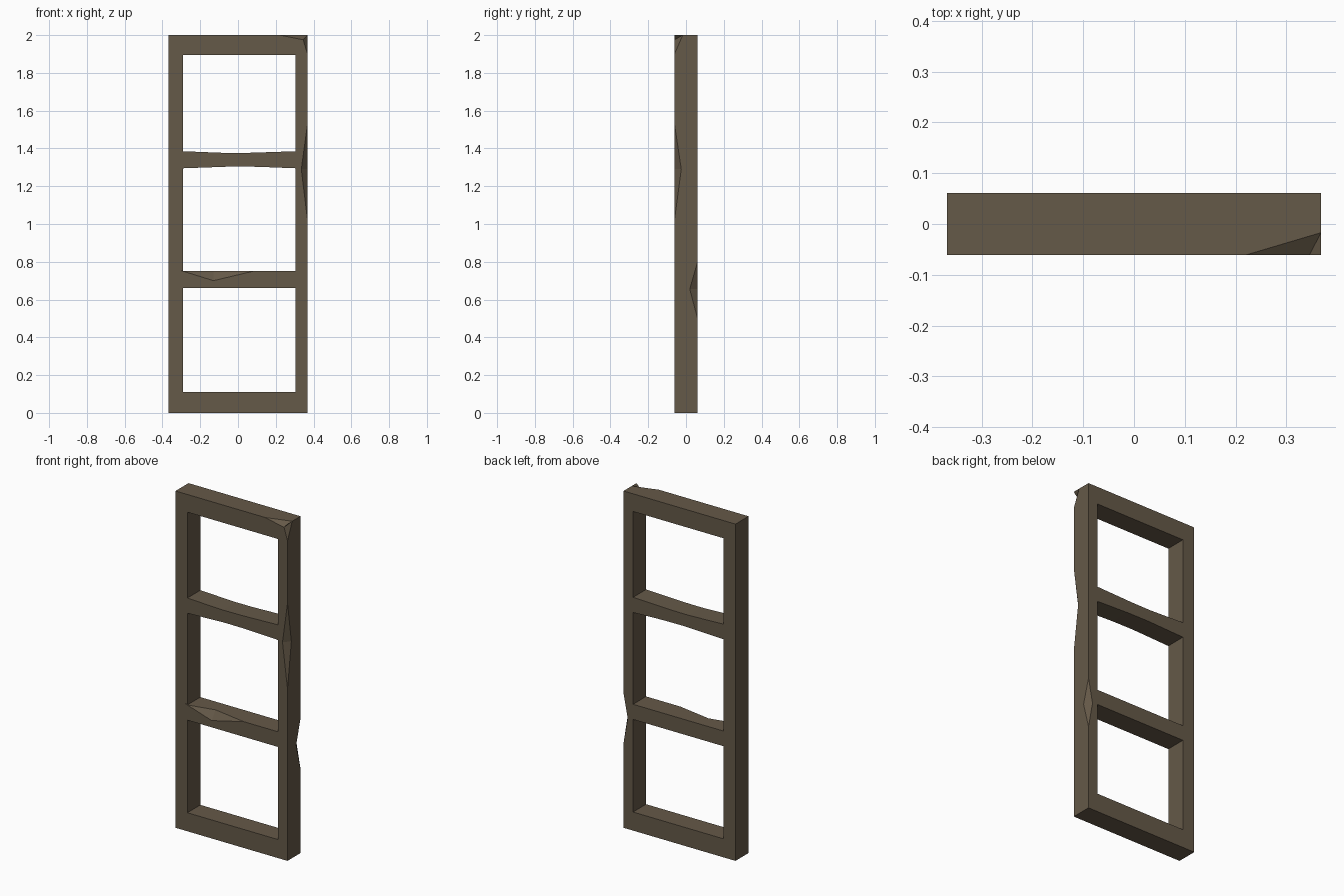
import bpy, bmesh
from mathutils import Vector

if "Cube" in bpy.data.objects:
    bpy.data.objects.remove(bpy.data.objects["Cube"])

X, Y, H = 0.368, 0.061, 2.0

mat = bpy.data.materials.new("weathered brown wood")
mat.diffuse_color = (0.13, 0.10, 0.065, 1)
mat.use_nodes = True
mat.node_tree.nodes["Principled BSDF"].inputs["Base Color"].default_value = mat.diffuse_color


def make(name, bm):
    bmesh.ops.recalc_face_normals(bm, faces=bm.faces)
    me = bpy.data.meshes.new(name)
    bm.to_mesh(me)
    bm.free()
    me.materials.append(mat)
    ob = bpy.data.objects.new(name, me)
    bpy.context.collection.objects.link(ob)
    return ob


def prism(name, profile, depth):
    """Extrude an (x, z) outline through y."""
    bm = bmesh.new()
    f = bm.faces.new([bm.verts.new((x, -depth, z)) for x, z in profile])
    r = bmesh.ops.extrude_face_region(bm, geom=[f])
    vs = [v for v in r["geom"] if isinstance(v, bmesh.types.BMVert)]
    bmesh.ops.translate(bm, verts=vs, vec=(0, 2 * depth, 0))
    return make(name, bm)


def chip(a, b, c, d):
    """Wedge cutter with its groove along b-c, enlarged past the surface."""
    pts = [Vector(p) for p in (a, b, c, d)]
    mid = (pts[1] + pts[2]) / 2
    bm = bmesh.new()
    for p in pts:
        bm.verts.new(mid + (p - mid) * 1.2)
    bmesh.ops.convex_hull(bm, input=bm.verts)
    return make("chip_cutter", bm)


def cut(target, cutter):
    m = target.modifiers.new("cut", 'BOOLEAN')
    m.operation, m.solver, m.object = 'DIFFERENCE', 'EXACT', cutter
    bpy.context.view_layer.objects.active = target
    bpy.ops.object.modifier_apply(modifier=m.name)
    bpy.data.objects.remove(cutter)


# Upright frame slab
frame = prism("ladder_frame", [(-X, 0), (X, 0), (X, H), (-X, H)], Y)

# Three openings; the upper rung is worn thin in the middle
L, R = -0.29, 0.305
openings = [
    [(L, 0.11), (R, 0.11), (R, 0.66), (L, 0.66)],
    [(L, 0.75), (R, 0.75), (R, 1.295), (0.1, 1.303), (-0.04, 1.304), (L, 1.295)],
    [(L, 1.385), (-0.06, 1.376), (0.06, 1.377), (R, 1.385), (R, 1.895), (L, 1.895)],
]
for o in openings:
    cut(frame, prism("opening_cutter", o, Y + 0.1))

# Chip on the front right edge
cut(frame, chip((X, -Y, 1.53), (0.335, -Y, 1.29), (X, -0.025, 1.29), (X, -Y, 1.02)))
# Chip on the back right edge
cut(frame, chip((X, Y, 0.80), (0.34, Y, 0.655), (X, 0.02, 0.655), (X, Y, 0.50)))
# Chip on the lower rung's front top edge
cut(frame, chip((L, -Y, 0.75), (-0.13, -Y, 0.70), (-0.13, -0.025, 0.75), (0.08, -Y, 0.75)))
# Broken top front right corner, two facets
corner, inner, side = (X, -Y, H), (0.345, -Y, 1.975), (X, -0.017, H)
for end in ((0.22, -Y, H), (X, -Y, 1.90)):
    cut(frame, chip(end, inner, side, corner))
